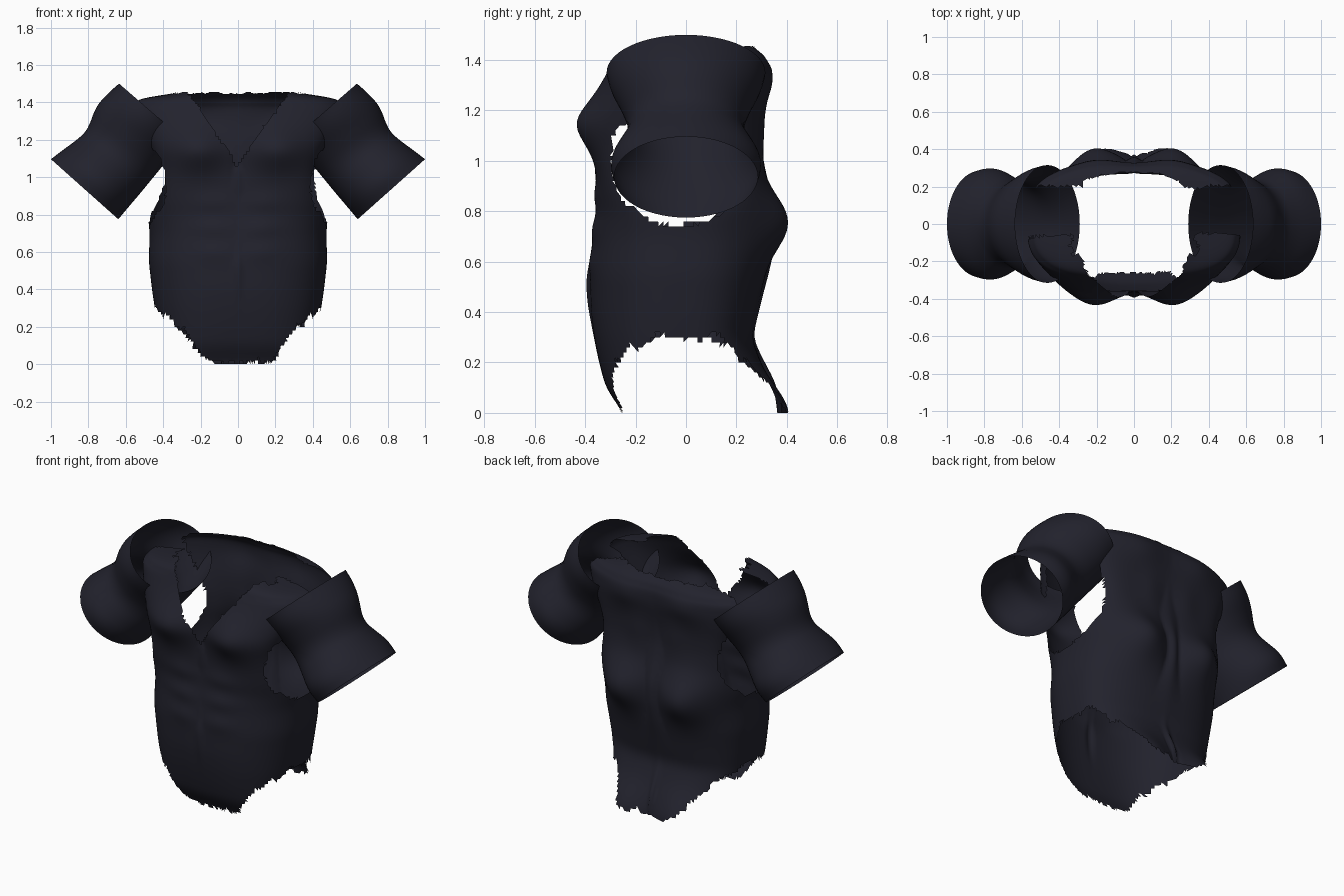
import bpy, bmesh, math, random

if "Cube" in bpy.data.objects:
    bpy.data.objects.remove(bpy.data.objects["Cube"])
random.seed(4)

mat = bpy.data.materials.new("dark navy cloth")
mat.diffuse_color = (0.016, 0.016, 0.026, 1)
mat.use_nodes = True
mat.node_tree.nodes["Principled BSDF"].inputs["Base Color"].default_value = mat.diffuse_color


def lerp(table, t):
    """Piecewise linear lookup; first column is the key."""
    if t <= table[0][0]:
        return table[0][1:]
    for a, b in zip(table, table[1:]):
        if t <= b[0]:
            k = (t - a[0]) / (b[0] - a[0])
            return [p + (q - p) * k for p, q in zip(a[1:], b[1:])]
    return table[-1][1:]


def soft(table, t, w):
    """Lookup averaged over a small window, for smooth profiles."""
    s = [lerp(table, t + w * k / 3) for k in range(-3, 4)]
    return [sum(c) / 7 for c in zip(*s)]


def finish(bm, name):
    bmesh.ops.recalc_face_normals(bm, faces=bm.faces[:])
    for f in bm.faces:
        f.smooth = True
    me = bpy.data.meshes.new(name)
    bm.to_mesh(me)
    bm.free()
    me.materials.append(mat)
    ob = bpy.data.objects.new(name, me)
    bpy.context.collection.objects.link(ob)
    return ob


def grid(rows, n):
    """Skin a list of equal closed rings with quads."""
    bm = bmesh.new()
    vs = [[bm.verts.new(p) for p in r] for r in rows]
    for a, b in zip(vs, vs[1:]):
        for i in range(n):
            j = (i + 1) % n
            bm.faces.new((a[i], a[j], b[j], b[i]))
    return bm


# Torso: height, front depth, back depth, half width, squareness
BODY = [(0, .25, .365, .40, 2.8), (.1, .318, .335, .41, 2.8), (.2, .345, .295, .425, 2.7),
        (.3, .365, .262, .445, 2.6), (.4, .378, .285, .46, 2.5), (.55, .382, .315, .477, 2.5),
        (.7, .368, .34, .472, 2.5), (.8, .355, .34, .482, 2.7), (.95, .355, .305, .45, 4),
        (1.05, .355, .295, .435, 5), (1.15, .36, .30, .47, 4.5), (1.3, .33, .325, .55, 3.3),
        (1.37, .305, .325, .575, 3), (1.42, .285, .305, .53, 2.8), (1.455, .27, .265, .30, 2.8)]

# Muscle swellings: x, z, height, x spread, z spread
FRONT = [(.21, 1.15, .078, .15, .12), (0, .50, -.014, .02, .13), (0, 1.05, -.012, .03, .12),
         (.13, .86, .010, .10, .05), (.13, .73, .012, .10, .05), (.13, .60, .010, .10, .05)]
BACK = [(.22, .75, .08, .14, .14), (.2, .01, .06, .14, .13), (.2, 1.33, .022, .13, .09),
        (0, .75, -.025, .06, .25), (0, .1, -.03, .02, .14), (.13, 1.1, .012, .08, .12)]


def swell(lobes, x, z):
    return sum(h * math.exp(-((abs(x) - cx) / sx) ** 2 - ((z - cz) / sz) ** 2)
               for cx, cz, h, sx, sz in lobes)


N = 150
heights = [i * .02 for i in range(69)] + [1.375 + i * .005 for i in range(17)]
rows = []
for z in heights:
    F, B, W, n = soft(BODY, z, .035 if z < 1.36 else .012)
    ring = []
    for i in range(N):
        a = 2 * math.pi * i / N
        s, c = math.sin(a), math.cos(a)
        D = F if c > 0 else B
        # polar superellipse, sampled evenly by direction
        r = (abs(s / W) ** n + abs(c / D) ** n) ** (-1 / n)
        x, y = r * s, -r * c
        lobes = FRONT if c > 0 else BACK
        y -= math.copysign(min(1, 2 * abs(c)) * swell(lobes, x, z), c)
        ring.append((x, y, z))
    rows.append(ring)
bm = grid(rows, N)
bmesh.ops.triangulate(bm, faces=bm.faces[:])

# Torn openings: ragged hem, neckline, arm holes
HEM = [(0, .01), (.19, .02), (.23, .09), (.28, .17), (.36, .23), (.43, .30), (.5, .33)]
HOLE = [(1.0, .27, -.03), (1.1, .26, -.03), (1.2, .20, .02), (1.35, .14, .06), (1.46, .12, .07)]
noise = [random.uniform(-1, 1) for _ in range(97)]


def torn(p):
    x, y, z = p
    a = (math.atan2(x, -y) + math.pi) / (2 * math.pi) * 96
    k = int(a)
    j = noise[k] + (noise[(k + 1) % 97] - noise[k]) * (a - k)
    if z < lerp(HEM, abs(x))[0] + .022 * j:
        return True
    if z > 1.452 + .008 * j:
        return True
    if y < 0 and z > 1.07 + 1.42 * abs(x) + .015 * j:
        return True
    if abs(x) > .15 and z > .745 + .015 * j:
        h, c = lerp(HOLE, z)
        if z < 1.0:
            h *= math.sqrt(max(0, 1 - ((1.0 - z) / .26) ** 2))
        return abs(y - c) < h + .014 * j
    return False


dead = [f for f in bm.faces if torn(f.calc_center_median())]
bmesh.ops.delete(bm, geom=dead, context='FACES')
finish(bm, "torn_shirt_torso")

# Sleeves: position, upper x z, lower x z, half depth
SLEEVE = [(0, .636, 1.50, .29, 1.20, .315), (1, .705, 1.44, .335, 1.145, .30),
          (2, .765, 1.37, .395, 1.07, .255), (3, .80, 1.255, .46, .99, .22),
          (4, .86, 1.20, .53, .905, .265), (5, .93, 1.15, .59, .835, .305),
          (6, 1.0, 1.096, .64, .775, .285)]
for side, label in ((1, "right"), (-1, "left")):
    rows = []
    for k in range(31):
        t = k / 5
        w = min(.5, t, 6 - t)
        ux, uz, lx, lz, d = soft(SLEEVE, t, w)
        ring = []
        for i in range(56):
            a = 2 * math.pi * i / 56
            m = (1 + math.cos(a)) / 2
            ring.append((side * (lx + (ux - lx) * m), d * math.sin(a), lz + (uz - lz) * m))
        rows.append(ring)
    finish(grid(rows, 56), label + "_sleeve")
